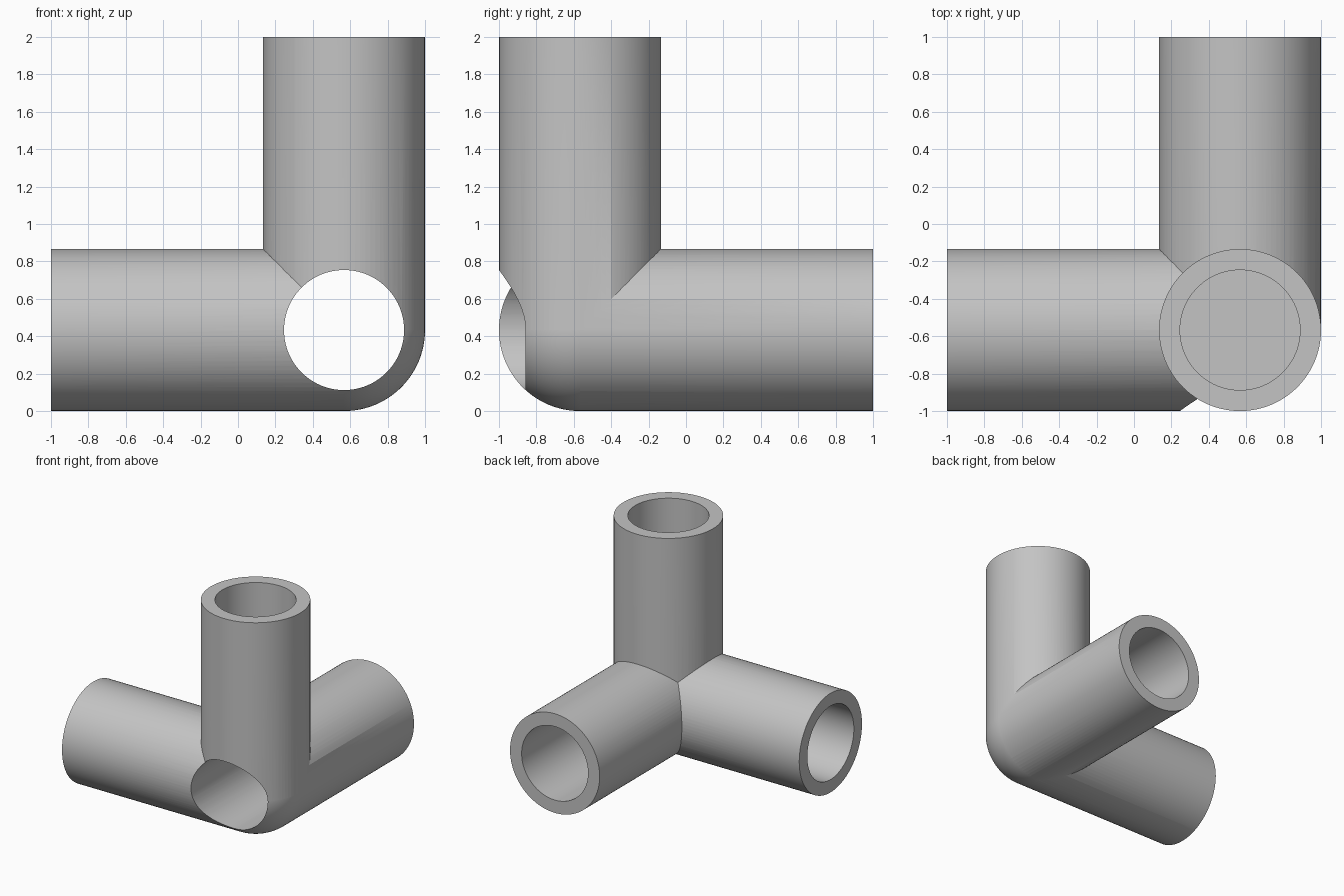
import bpy, math
from mathutils import Vector

if "Cube" in bpy.data.objects:
    bpy.data.objects.remove(bpy.data.objects["Cube"], do_unlink=True)

R, BORE = 0.433, 0.321          # outer and inner radius
CORNER = Vector((1 - R, R - 1, R))
ARM = 2 - R                     # corner centre to pipe mouth
SEGMENTS = 96
AXES = {"side": Vector((-1, 0, 0)), "back": Vector((0, 1, 0)), "upright": Vector((0, 0, 1))}

grey = bpy.data.materials.new("plain grey")
grey.use_nodes = True
colour = (0.55, 0.55, 0.55, 1)
grey.diffuse_color = colour
grey.node_tree.nodes["Principled BSDF"].inputs["Base Color"].default_value = colour


def rod(name, axis, radius, start, end):
    """Cylinder along an axis, measured from the corner centre."""
    bpy.ops.mesh.primitive_cylinder_add(
        vertices=SEGMENTS, radius=radius, depth=end - start,
        location=CORNER + axis * (start + end) / 2,
        rotation=axis.to_track_quat('Z', 'Y').to_euler())
    obj = bpy.context.object
    obj.name = name
    bpy.ops.object.transform_apply(location=True, rotation=True, scale=True)
    obj.data.materials.append(grey)
    return obj


def combine(target, other, operation):
    mod = target.modifiers.new(operation.lower(), 'BOOLEAN')
    mod.operation, mod.solver, mod.object = operation, 'EXACT', other
    bpy.context.view_layer.objects.active = target
    bpy.ops.object.modifier_apply(modifier=mod.name)
    bpy.data.objects.remove(other, do_unlink=True)


# Rounded corner joining the three pipes
bpy.ops.mesh.primitive_uv_sphere_add(segments=SEGMENTS, ring_count=SEGMENTS // 2,
                                     radius=R, location=CORNER)
fitting = bpy.context.object
fitting.name = "corner_pipe_fitting"
bpy.ops.object.transform_apply(location=True, rotation=True, scale=True)
fitting.data.materials.append(grey)

for name, axis in AXES.items():
    combine(fitting, rod(name + "_pipe", axis, R, 0, ARM), 'UNION')

# Blind bores in two pipes; the back pipe is bored right through the corner
for name, axis in AXES.items():
    start = -0.6 if name == "back" else R
    combine(fitting, rod(name + "_bore", axis, BORE, start, ARM + 0.1), 'DIFFERENCE')

bpy.ops.object.select_all(action='DESELECT')
fitting.select_set(True)
bpy.context.view_layer.objects.active = fitting
bpy.ops.object.shade_smooth_by_angle(angle=math.radians(30))
